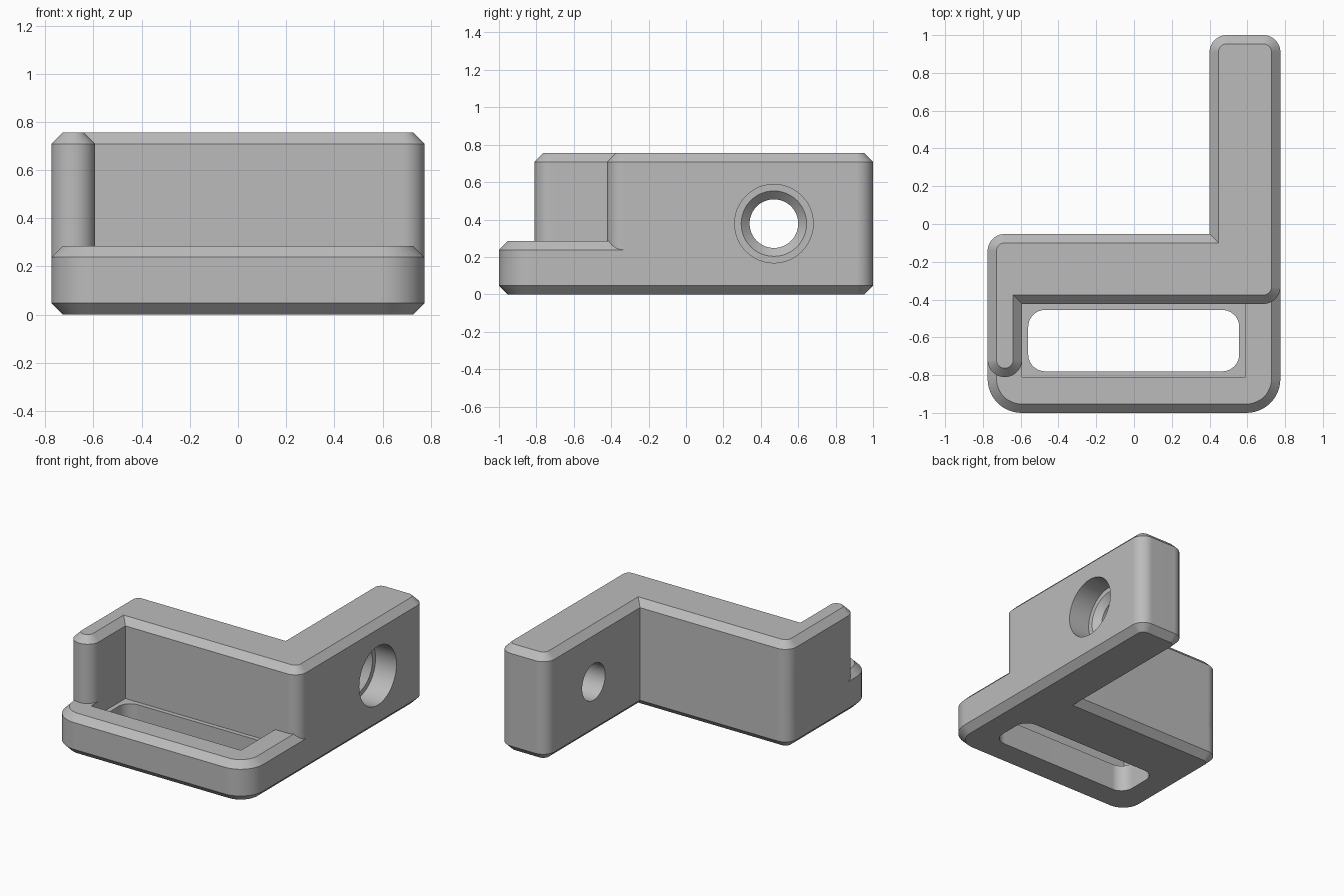
import bpy, bmesh, math
from mathutils import Vector

cube = bpy.data.objects.get("Cube")
if cube:
    bpy.data.objects.remove(cube, do_unlink=True)

CHAMFER = 0.047
SEGMENTS = 12

grey = bpy.data.materials.new("light_grey")
grey.use_nodes = True
colour = (0.5, 0.5, 0.5, 1)
grey.diffuse_color = colour
grey.node_tree.nodes["Principled BSDF"].inputs["Base Color"].default_value = colour


def outline(corners, inset):
    """Points of a right-angled, counter-clockwise outline (x, y, radius), moved inwards."""
    points = []
    for i, (x, y, radius) in enumerate(corners):
        p = Vector((x, y))
        before = (p - Vector(corners[i - 1][:2])).normalized()
        after = (Vector(corners[(i + 1) % len(corners)][:2]) - p).normalized()
        n0, n1 = (Vector((-d.y, d.x)) for d in (before, after))
        if radius == 0:
            points.append(p + inset * (n0 + n1))
            continue
        centre = p + radius * (n0 + n1)
        for k in range(SEGMENTS + 1):
            a = math.pi / 2 * k / SEGMENTS
            points.append(centre - (radius - inset) * (n0 * math.cos(a) + n1 * math.sin(a)))
    return points


def loft(name, rings):
    """Closed solid through rings of equal point count."""
    bm = bmesh.new()
    loops = [[bm.verts.new(p) for p in ring] for ring in rings]
    for a, b in zip(loops, loops[1:]):
        for i in range(len(a)):
            j = (i + 1) % len(a)
            bm.faces.new((a[i], a[j], b[j], b[i]))
    bm.faces.new(loops[0][::-1])
    bm.faces.new(loops[-1])
    bmesh.ops.recalc_face_normals(bm, faces=bm.faces)
    mesh = bpy.data.meshes.new(name)
    bm.to_mesh(mesh)
    bm.free()
    mesh.materials.append(grey)
    obj = bpy.data.objects.new(name, mesh)
    bpy.context.collection.objects.link(obj)
    return obj


def prism(name, corners, levels):
    """Extrude an outline through (height, inset) levels."""
    return loft(name, [[(p.x, p.y, z) for p in outline(corners, c)] for z, c in levels])


def combine(target, other, operation):
    mod = target.modifiers.new(operation.lower(), "BOOLEAN")
    mod.operation, mod.object, mod.solver = operation, other, "EXACT"
    bpy.context.view_layer.objects.active = target
    bpy.ops.object.modifier_apply(modifier=mod.name)
    bpy.data.objects.remove(other, do_unlink=True)


def rectangle(x0, x1, y0, y1, r):
    return [(x0, y0, r), (x1, y0, r), (x1, y1, r), (x0, y1, r)]


# Shared back edge: arm end, inner corner, back left corner
back = [(0.775, 1, 0.09), (0.4, 1, 0.09), (0.4, -0.053, 0), (-0.775, -0.053, 0.09)]

# Low base with chamfered top and bottom
bracket = prism("bracket", [(-0.775, -1, 0.18), (0.775, -1, 0.18)] + back,
                [(0, CHAMFER), (CHAMFER, 0), (0.285 - CHAMFER, 0), (0.285, CHAMFER)])

# Shallow pocket and through slot in the base
combine(bracket, prism("pocket", rectangle(-0.593, 0.59, -0.81, -0.423, 0),
                       [(0.19, 0), (0.5, 0)]), "DIFFERENCE")
combine(bracket, prism("slot", rectangle(-0.56, 0.557, -0.78, -0.455, 0.09),
                       [(-0.2, 0), (0.5, 0)]), "DIFFERENCE")

# Tall wall with the arm and the short side leg
wall = prism("wall", [(-0.775, -0.81, 0.09), (-0.593, -0.81, 0.09), (-0.593, -0.423, 0),
                      (0.775, -0.423, 0.09)] + back,
             [(0.1, 0), (0.755 - CHAMFER, 0), (0.755, CHAMFER)])
combine(bracket, wall, "UNION")

# Stepped screw hole through the arm: counterbore, cone, bore
profile = [(0.9, 0.21), (0.61, 0.21), (0.61, 0.175), (0.565, 0.13), (0.3, 0.13)]
turn = [2 * math.pi * k / 48 for k in range(48)]
hole = loft("screw_hole", [[(x, 0.47 + r * math.cos(a), 0.378 + r * math.sin(a)) for a in turn]
                           for x, r in profile])
combine(bracket, hole, "DIFFERENCE")

# Smooth rounded corners, crisp chamfers
bpy.ops.object.select_all(action="DESELECT")
bracket.select_set(True)
bpy.context.view_layer.objects.active = bracket
bpy.ops.object.shade_smooth_by_angle(angle=math.radians(25))
weighted = bracket.modifiers.new("weighted_normals", "WEIGHTED_NORMAL")
weighted.keep_sharp = True
